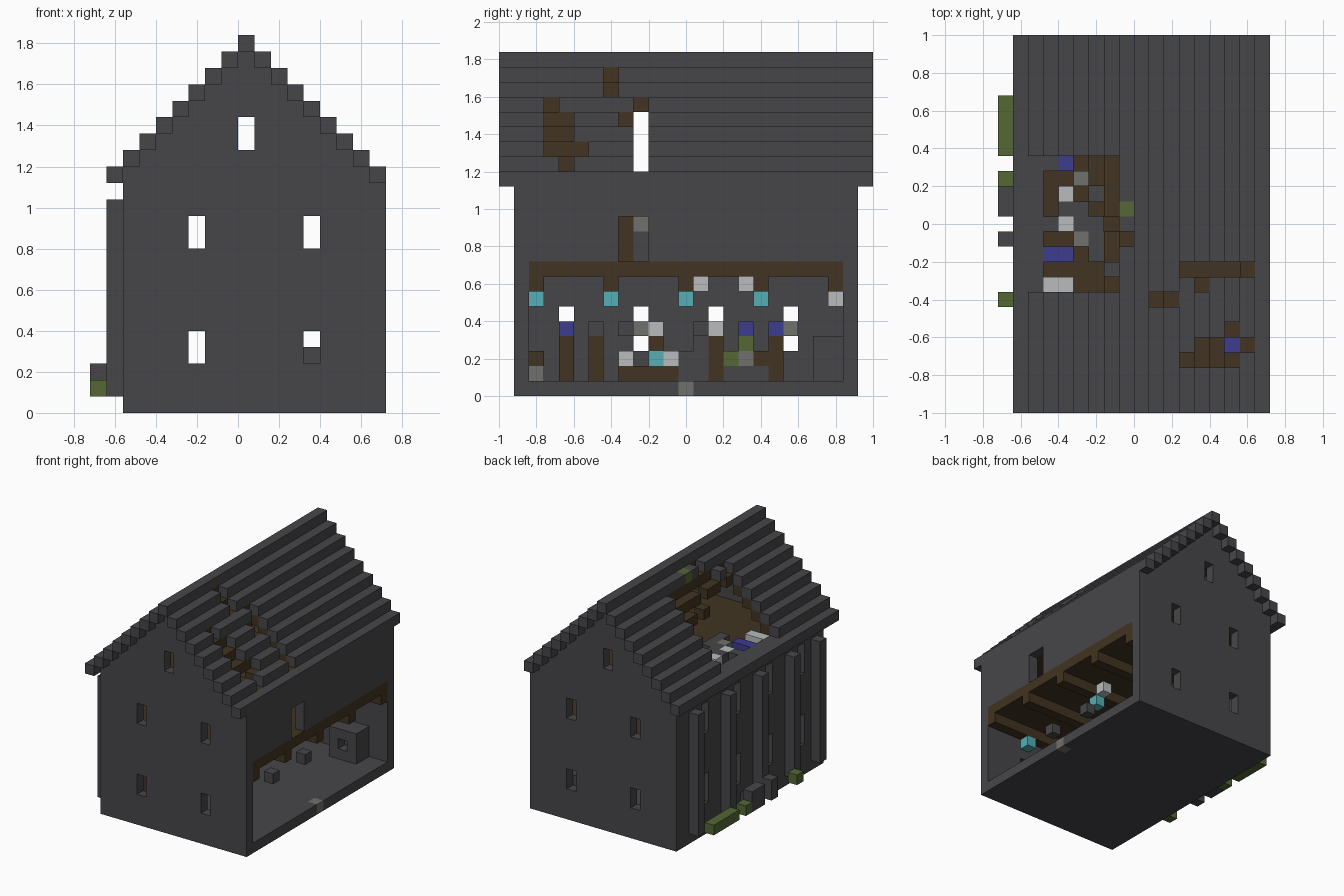
import bpy, bmesh

if "Cube" in bpy.data.objects:
    bpy.data.objects.remove(bpy.data.objects["Cube"], do_unlink=True)

U = 0.08  # edge of one block


def make_material(name, rgb):
    m = bpy.data.materials.new(name)
    m.use_nodes = True
    col = (*rgb, 1)
    m.diffuse_color = col
    m.node_tree.nodes["Principled BSDF"].inputs["Base Color"].default_value = col
    return m


STONE = make_material("dark stone", (.062, .062, .068))
WOOD = make_material("brown wood", (.053, .034, .015))
GREEN = make_material("moss green", (.09, .135, .035))
BLUE = make_material("blue", (.045, .045, .27))
TEAL = make_material("teal", (.09, .43, .46))
PALE = make_material("pale grey", (.48, .50, .51))
GREY = make_material("mid grey", (.16, .16, .15))


def span(v):
    return range(v[0], v[1] + 1) if isinstance(v, tuple) else (v,)


def block(i, j, k):
    """Cells of a box; each argument is one index or a (first, last) pair."""
    return {(a, b, c) for a in span(i) for b in span(j) for c in span(k)}


def build(name, cells, mat):
    """Mesh the outer skin of a set of block cells."""
    bm = bmesh.new()
    verts = {}

    def vert(p):
        if p not in verts:
            verts[p] = bm.verts.new((p[0] * U - .72, p[1] * U - 1, p[2] * U))
        return verts[p]

    for cell in sorted(cells):
        for axis in range(3):
            for side in (0, 1):
                near = list(cell)
                near[axis] += 2 * side - 1
                if tuple(near) in cells:
                    continue
                ring = []
                for u, v in ((0, 0), (1, 0), (1, 1), (0, 1)):
                    p = list(cell)
                    p[axis] += side
                    p[(axis + 1) % 3] += u
                    p[(axis + 2) % 3] += v
                    ring.append(vert(tuple(p)))
                bm.faces.new(ring if side else ring[::-1])
    me = bpy.data.meshes.new(name)
    bm.to_mesh(me)
    bm.free()
    me.materials.append(mat)
    ob = bpy.data.objects.new(name, me)
    bpy.context.collection.objects.link(ob)
    return ob


# Floor and gable walls with paired windows
build("ground_floor", block((2, 17), (1, 23), 0) - block(17, 12, 0), STONE)
for name, j in (("front_gable", 1), ("back_gable", 23)):
    cells = set()
    for i in range(2, 18):
        cells |= block(i, j, (1, 21 - abs(i - 9)))
    cells -= block(9, j, (16, 17))
    for i in (6, 13):
        cells -= block(i, j, (10, 11)) | block(i, j, (3, 4))
    build(name, cells, STONE)

# Left wall with two rows of windows and outer pilasters
left = block(2, (2, 22), (1, 14))
for j in (4, 9, 14, 19):
    left -= block(2, j, (3, 5)) | block(2, j, (10, 12))
build("left_wall", left, STONE)
for n, j in enumerate((2, 6, 11, 16, 21)):
    build(f"pilaster_{n + 1}", block(1, j, (1, 12)), STONE)

# Right wall above the open ground storey, with a small doorway
build("right_wall", block(17, (2, 22), (9, 13)) - block(17, (8, 9), (9, 11)), STONE)

# Ceiling with joists, and attic floor
build("ceiling", block((3, 17), (2, 22), 8), WOOD)
for n, j in enumerate((2, 7, 12, 17, 22)):
    build(f"joist_{n + 1}", block((3, 17), j, 7), WOOD)
build("attic_floor", block((3, 16), (2, 22), 13), WOOD)


# Roof: stepped stone skin over a stepped wooden lining
def roof_cells(i, j, layer):
    return block(i, j, 22 - layer) if i == 9 else block(i, j, 22 - layer - abs(i - 9))


skin_holes = {(i, 4) for i in range(13, 17)} | {(i, 3) for i in range(12, 16)}
skin_holes |= {(i, 9) for i in range(12, 17)} | {(15, 5), (13, 8), (10, 7), (11, 7)}
lining_holes = {(15, 4)} | {(i, 9) for i in range(12, 16)}
for j in range(8, 17):
    skin_last = 8 if j in (11, 13) else 6 if j == 9 else 7
    skin_holes |= {(i, j) for i in range(2, skin_last + 1)}
    lining_last = 7 if j in (9, 12) else 6 if j in (8, 10, 11, 14) else 5
    lining_holes |= {(i, j) for i in range(3, lining_last + 1)}

for i in range(1, 18):
    skin, lining = set(), set()
    for j in range(25):
        if (i, j) not in skin_holes:
            skin |= roof_cells(i, j, 0)
        if 3 <= i <= 16 and 2 <= j <= 22 and (i, j) not in lining_holes:
            lining |= roof_cells(i, j, 1)
    build(f"roof_course_{i}", skin, STONE)
    if lining:
        build(f"roof_lining_{i}", lining, WOOD)
build("roof_moss", block(8, 13, 21), GREEN)

# Plants and rubble along the left wall
build("long_bush", block(0, (17, 20), 1), GREEN)
build("small_bush", block(0, 15, 1), GREEN)
build("front_bush", block(0, 7, 1), GREEN)
build("outer_rubble", block(0, (13, 14), (1, 2)) | block(0, 11, (1, 2)) | block(1, (12, 13), 1), STONE)

# Hanging lamps and fittings below the joists
build("near_lamps", block(13, 2, 6) | block(13, 12, 6), TEAL)
build("far_lamps", block(5, 7, 6) | block(5, 17, 6), TEAL)
build("pale_fittings", block(5, 22, 6) | block(13, 13, 7) | block(5, 16, 7), PALE)
build("door_sill", block(17, 12, 0), GREY)

# Ground storey furniture along the left wall
posts = set()
for j in (4, 6, 14, 18):
    posts |= block(4, j, (1, 3))
posts |= block(4, (8, 11), 1) | block(4, 10, 3) | block(4, 2, 2) | block(4, 17, 2)
build("benches", posts, WOOD)
build("blue_jars", block(4, 4, 4) | block(4, 16, 4) | block(4, 18, 4), BLUE)
build("pale_jars", block(4, 8, 2) | block(4, 11, 2) | block(4, 10, 4) | block(4, 14, 4), PALE)
build("teal_jar", block(4, 10, 2), TEAL)
build("grey_jars", block(4, 2, 1) | block(4, 9, 4) | block(4, 16, 2) | block(4, 19, 4), GREY)
build("indoor_plant", block(4, 15, 2) | block(4, 16, 3), GREEN)
build("stone_shelves", block(4, (15, 17), 1) | block(4, (12, 13), (1, 2)) | block(4, 6, 4)
      | block(4, 13, (3, 4)), STONE)
build("stone_hearth", block((13, 15), (21, 22), (1, 3)) - block(14, 21, 2), STONE)
build("stone_brackets", block(15, 8, 4) | block(15, 13, 4), STONE)

# Upper storey pieces behind the doorway
build("inner_post", block(15, 8, (9, 11)), WOOD)
build("inner_block", block(15, 9, (9, 10)), STONE)
build("inner_cap", block(15, 9, 11), GREY)

# Rubble on the attic floor
build("attic_blue", block((3, 4), 10, 14) | block(4, 16, 14) | block(15, 4, 14), BLUE)
build("attic_pale", block((3, 4), 8, 14) | block(4, 12, 14) | block(4, 14, 14), PALE)
build("attic_grey", block(5, 11, 14) | block(5, 15, 14), GREY)
build("attic_stone", block((4, 5), 13, 14) | block(3, 12, 14) | block((5, 6), 12, 14)
      | block(6, (10, 11), 14) | block(6, 14, 14) | block(3, 16, 14), STONE)
